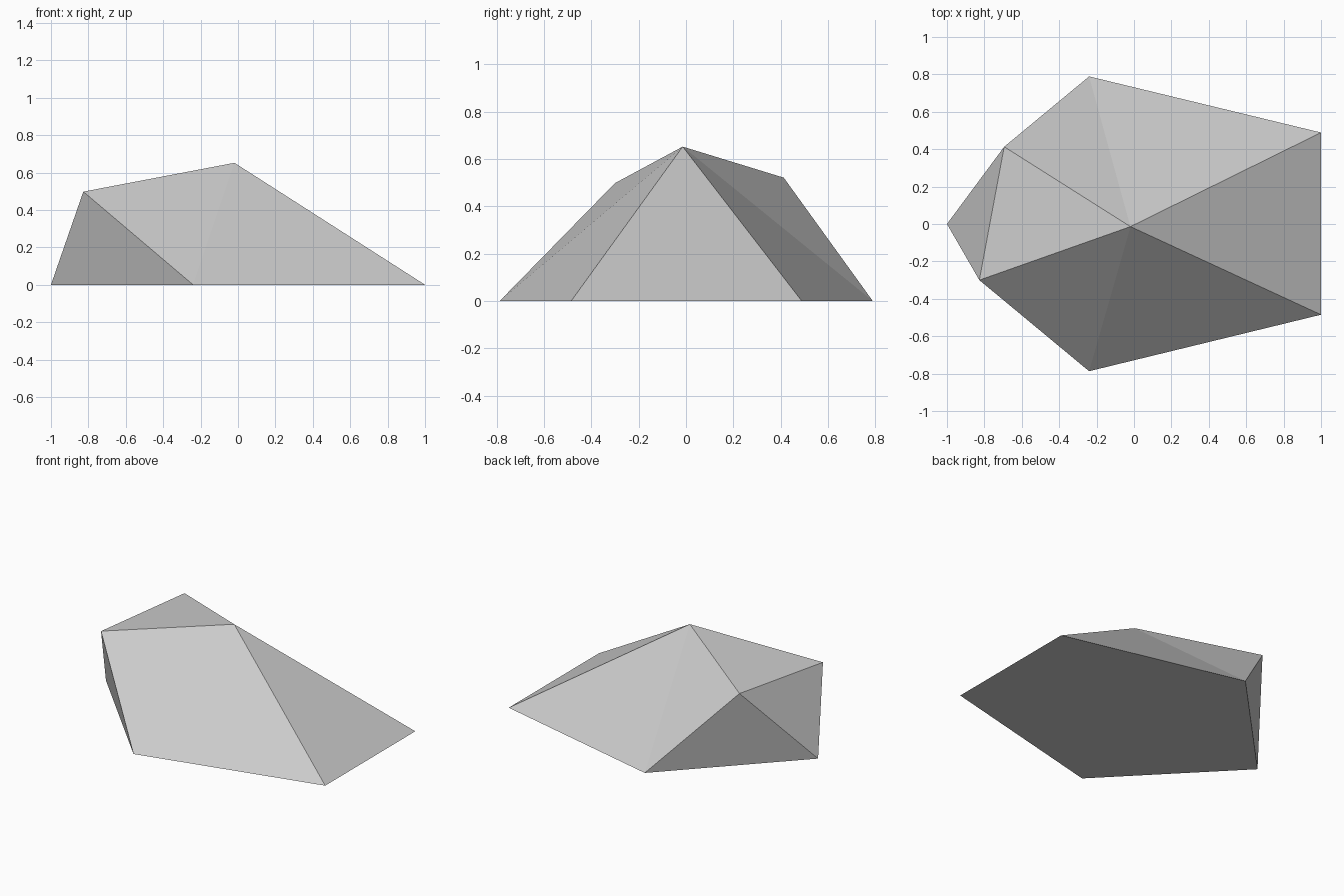
import bpy
import bmesh

cube = bpy.data.objects.get("Cube")
if cube:
    bpy.data.objects.remove(cube, do_unlink=True)

# Plain grey stone
stone = bpy.data.materials.new("stone grey")
stone.use_nodes = True
grey = (0.6, 0.6, 0.6, 1)
stone.diffuse_color = grey
stone.node_tree.nodes["Principled BSDF"].inputs["Base Color"].default_value = grey

# Corners of the boulder: five on the ground, three on the crest
corners = {
    "tip": (-1, 0, 0),
    "front": (-0.24, -0.787, 0),
    "right_front": (1, -0.485, 0),
    "right_back": (1, 0.489, 0),
    "back": (-0.24, 0.789, 0),
    "peak": (-0.019, -0.014, 0.652),
    "crest_front": (-0.827, -0.3, 0.498),
    "crest_back": (-0.694, 0.413, 0.521),
}

# Facets, each wound to face outward
facets = [
    "back right_back right_front front tip",   # underside
    "front right_front peak",                  # front slope
    "front peak crest_front",
    "right_front right_back peak",             # end slope
    "right_back back peak",                    # back slope
    "back crest_back peak",
    "peak crest_back crest_front",             # upper slope
    "tip front crest_front",                   # undercut facets at the tip
    "tip crest_front crest_back",
    "tip crest_back back",
]

bm = bmesh.new()
verts = {name: bm.verts.new(co) for name, co in corners.items()}
for facet in facets:
    bm.faces.new([verts[name] for name in facet.split()])
bmesh.ops.recalc_face_normals(bm, faces=bm.faces)

mesh = bpy.data.meshes.new("boulder")
bm.to_mesh(mesh)
bm.free()
mesh.materials.append(stone)
boulder = bpy.data.objects.new("boulder", mesh)
bpy.context.collection.objects.link(boulder)
